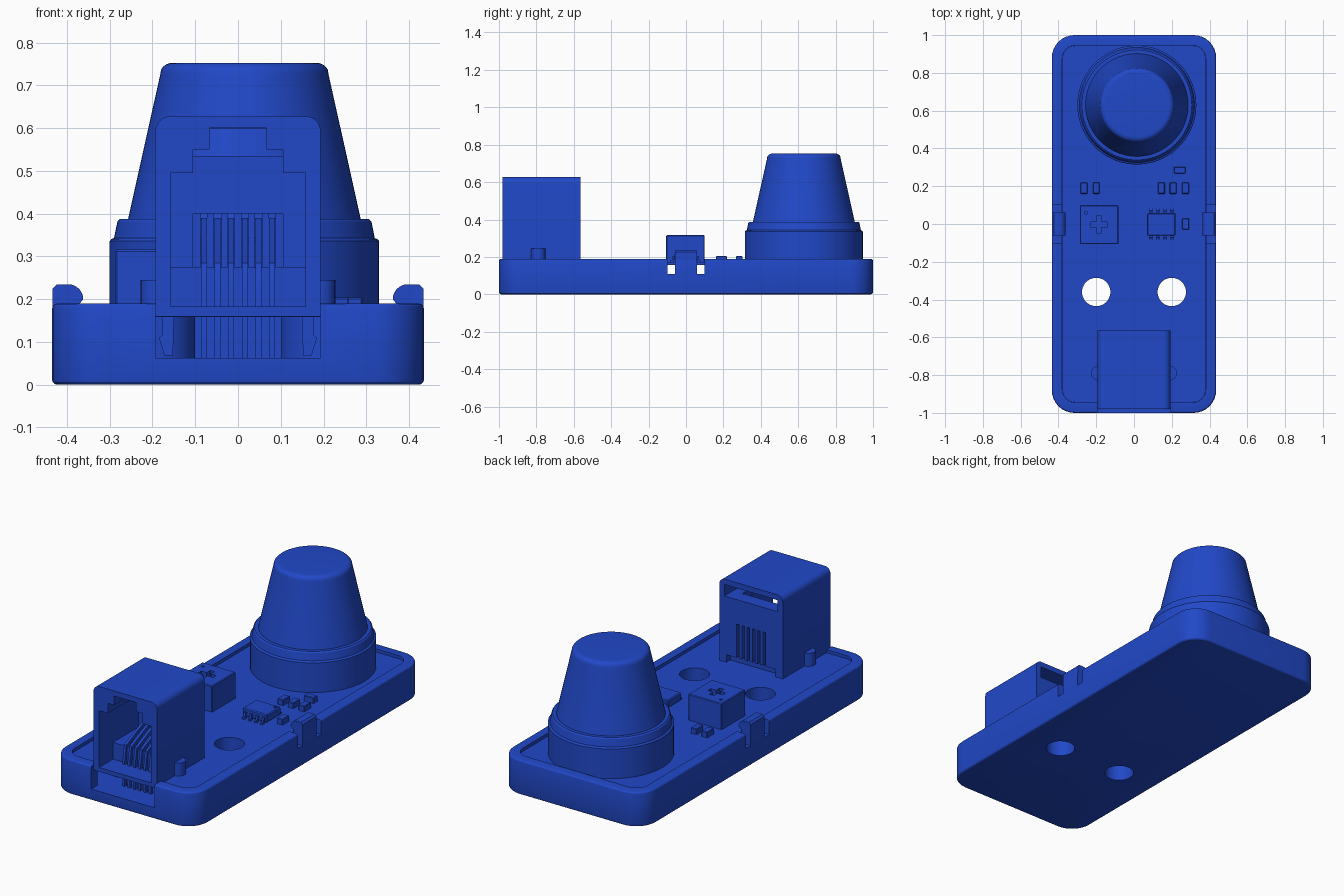
import bpy, bmesh, math

if "Cube" in bpy.data.objects:
    bpy.data.objects.remove(bpy.data.objects["Cube"])

BLUE = bpy.data.materials.new("blue")
BLUE.diffuse_color = (0.015, 0.065, 0.58, 1)
BLUE.use_nodes = True
BLUE.node_tree.nodes["Principled BSDF"].inputs["Base Color"].default_value = BLUE.diffuse_color


def add(name, bm):
    bmesh.ops.recalc_face_normals(bm, faces=bm.faces)
    me = bpy.data.meshes.new(name)
    bm.to_mesh(me)
    bm.free()
    ob = bpy.data.objects.new(name, me)
    bpy.context.collection.objects.link(ob)
    me.materials.append(BLUE)
    return ob


def prism(name, pts, lo, hi, axis="z"):
    """Extrude a 2D outline from lo to hi along an axis."""
    place = {"z": lambda u, v, w: (u, v, w),
             "y": lambda u, v, w: (u, w, v),
             "x": lambda u, v, w: (w, u, v)}[axis]
    bm = bmesh.new()
    a = [bm.verts.new(place(u, v, lo)) for u, v in pts]
    b = [bm.verts.new(place(u, v, hi)) for u, v in pts]
    bm.faces.new(a)
    bm.faces.new(b)
    for i in range(len(pts)):
        j = (i + 1) % len(pts)
        bm.faces.new((a[i], a[j], b[j], b[i]))
    return add(name, bm)


def box(name, x0, x1, y0, y1, z0, z1):
    return prism(name, [(x0, y0), (x1, y0), (x1, y1), (x0, y1)], z0, z1)


def arc(cx, cy, r, a0, a1, n=8):
    return [(cx + r * math.cos(math.radians(a0 + (a1 - a0) * i / n)),
             cy + r * math.sin(math.radians(a0 + (a1 - a0) * i / n))) for i in range(n + 1)]


def rounded(hx, hy, r):
    return (arc(hx - r, hy - r, r, 0, 90) + arc(r - hx, hy - r, r, 90, 180)
            + arc(r - hx, r - hy, r, 180, 270) + arc(hx - r, r - hy, r, 270, 360))


def cyl(name, x, y, r, z0, z1, n=40):
    return prism(name, arc(x, y, r, 0, 360 * (n - 1) / n, n - 1), z0, z1)


def lathe(name, cx, cy, profile, n=72):
    bm = bmesh.new()
    vs = [bm.verts.new((cx + r, cy, z)) for r, z in profile]
    es = [bm.edges.new(p) for p in zip(vs, vs[1:])]
    bmesh.ops.spin(bm, geom=vs + es, cent=(cx, cy, 0), axis=(0, 0, 1),
                   angle=2 * math.pi, steps=n)
    bmesh.ops.remove_doubles(bm, verts=bm.verts, dist=1e-5)
    return add(name, bm)


def apply(ob, mod):
    bpy.context.view_layer.objects.active = ob
    bpy.ops.object.modifier_apply(modifier=mod.name)


def bevel(ob, width, segs=2):
    m = ob.modifiers.new("bevel", "BEVEL")
    m.width, m.segments, m.limit_method = width, segs, "ANGLE"
    m.angle_limit = math.radians(40)
    apply(ob, m)


def boolean(ob, *others, op="DIFFERENCE"):
    for o in others:
        m = ob.modifiers.new("bool", "BOOLEAN")
        m.operation, m.solver, m.object = op, "EXACT", o
        apply(ob, m)
        bpy.data.objects.remove(o, do_unlink=True)


# Open tray with a front notch for the socket and relief slots beside the clips
tray = prism("tray", rounded(0.435, 1.0, 0.12), 0, 0.19)
bevel(tray, 0.012, 3)
boolean(tray, prism("cut", rounded(0.38, 0.945, 0.07), 0.063, 0.3),
        box("cut", -0.193, 0.193, -1.1, -0.9, 0.063, 0.3))
for s in (-1, 1):
    for y0, y1 in ((-0.1, -0.06), (0.06, 0.1)):
        boolean(tray, box("cut", *sorted((s * 0.36, s * 0.5)), y0, y1, 0.11, 0.3))
    boolean(tray, cyl("boss", s * 0.2, -0.36, 0.1, 0.03, 0.165), op="UNION")

# Circuit board, with mounting holes through board and tray
board = prism("circuit_board", rounded(0.379, 0.944, 0.068), 0.158, 0.173)
for s in (-1, 1):
    for part in (tray, board):
        boolean(part, cyl("cut", s * 0.2, -0.36, 0.075, -0.1, 0.4))

# Rounded snap clips on both sides
for s, side in ((-1, "left"), (1, "right")):
    pts = [(0.434, 0.11), (0.434, 0.225), (0.424, 0.235)]
    pts += arc(0.397, 0.2, 0.035, 90, 180) + [(0.37, 0.19), (0.381, 0.185), (0.381, 0.11)]
    prism("clip_" + side, [(s * x, z) for x, z in pts], -0.06, 0.06, "y")

# Sensor dome with stepped collar
lathe("sensor_dome", 0.015, 0.63,
      [(0, 0.17), (0.315, 0.17), (0.315, 0.336), (0.311, 0.341), (0.305, 0.343),
       (0.297, 0.382), (0.291, 0.388), (0.272, 0.388)]
      + [(0.197, 0.725)] + arc(0.168, 0.722, 0.031, 30, 90, 6) + [(0, 0.753)])

# Socket housing with stepped mouth, rear window and contact slots
H = [(-0.193, 0.16), (0.193, 0.16)] + arc(0.158, 0.593, 0.035, 0, 90) + arc(-0.158, 0.593, 0.035, 90, 180)
socket = prism("socket_housing", H, -0.98, -0.565, "y")
half = [(0.158, 0.183), (0.158, 0.495), (0.105, 0.495), (0.105, 0.55), (0.067, 0.55), (0.067, 0.6)]
mouth = half + [(-x, z) for x, z in reversed(half)]
boolean(socket, prism("cut", mouth, -1.1, -0.64, "y"),
        box("cut", -0.105, 0.105, -0.66, -0.6, 0.276, 0.4),
        box("cut", -0.162, 0.162, -0.7, -0.5, 0.535, 0.598),
        box("cut", -0.15, 0.15, -0.6, -0.5, 0.1, 0.215))
XS = [-0.08 + 0.032 * i for i in range(6)]
for x in XS:
    boolean(socket, box("cut", x - 0.008, x + 0.008, -0.63, -0.5, 0.2, 0.4))

# Contact block and six bent contacts
box("contact_block", -0.158, 0.158, -0.86, -0.63, 0.175, 0.275)
wire = [(-0.88, 0.063), (-0.88, 0.2), (-0.865, 0.285), (-0.62, 0.39),
        (-0.612, 0.375), (-0.848, 0.27), (-0.862, 0.2), (-0.862, 0.063)]
for i, x in enumerate(XS):
    prism(f"contact_{i + 1}", wire, x - 0.007, x + 0.007, "x")

# Socket side posts and snap legs below the board
for s, side in ((-1, "left"), (1, "right")):
    cyl("side_post_" + side, s * 0.19, -0.79, 0.038, 0.16, 0.245, 24)
    leg = [(s * 0.178, 0.16), (s * 0.178, 0.115), (s * 0.185, 0.11), (s * 0.172, 0.068),
           (s * 0.152, 0.068), (s * 0.15, 0.16)]
    prism("snap_leg_" + side, leg, -0.82, -0.77, "y")

# Trimmer with recessed rotor and cross slot
trimmer = box("trimmer", -0.287, -0.083, -0.106, 0.1, 0.165, 0.316)
bevel(trimmer, 0.004, 1)
cross = box("cut", -0.23, -0.14, -0.016, 0.01, 0.28, 0.4)
boolean(trimmer, cross, box("cut", -0.198, -0.172, -0.048, 0.042, 0.28, 0.4),
        cyl("cut", -0.255, 0.06, 0.008, 0.305, 0.4, 12))

# Chip with eight bent leads
chip = box("chip", 0.07, 0.22, -0.062, 0.058, 0.178, 0.222)
bevel(chip, 0.005, 1)
boolean(chip, cyl("cut", 0.2, 0.038, 0.009, 0.215, 0.3, 12))
for i in range(4):
    x = 0.09 + i * 0.037
    for s, row in ((-1, "front"), (1, "back")):
        lead = [(0.05, 0.205), (0.07, 0.205), (0.073, 0.183), (0.083, 0.181),
                (0.083, 0.171), (0.064, 0.171), (0.062, 0.195), (0.05, 0.195)]
        prism(f"chip_lead_{row}_{i + 1}", [(s * y - 0.002, z) for y, z in lead],
              x - 0.007, x + 0.007, "x")

# Small surface components with raised end caps
SMALL = [(-0.265, 0.19, 0), (-0.2, 0.19, 0), (0.145, 0.19, 0), (0.207, 0.19, 0),
         (0.273, 0.19, 0), (0.273, 0, 0), (0.242, 0.285, 1)]
for i, (x, y, turned) in enumerate(SMALL):
    hx, hy = (0.03, 0.018) if turned else (0.018, 0.03)
    part = box(f"component_{i + 1}", x - hx, x + hx, y - hy, y + hy, 0.165, 0.204)
    bevel(part, 0.003, 1)

# Smooth shading with sharp edges kept
bpy.ops.object.select_all(action="SELECT")
bpy.context.view_layer.objects.active = tray
bpy.ops.object.shade_smooth_by_angle(angle=math.radians(28))
